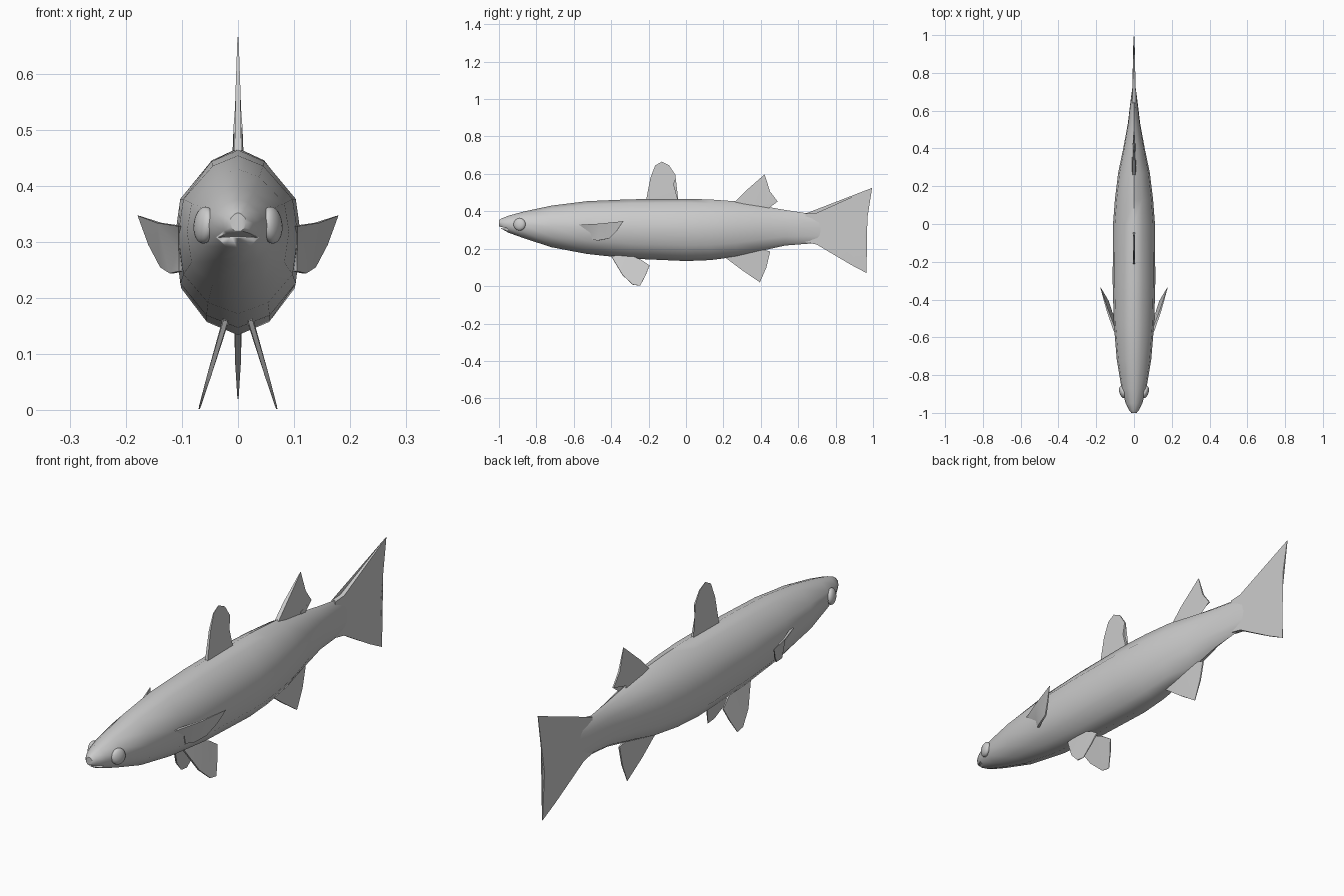
import bpy, bmesh, math
from mathutils import Vector

if "Cube" in bpy.data.objects:
    bpy.data.objects.remove(bpy.data.objects["Cube"])

grey = bpy.data.materials.new("plain grey")
grey.use_nodes = True
grey.diffuse_color = (0.6, 0.6, 0.6, 1)
grey.node_tree.nodes["Principled BSDF"].inputs["Base Color"].default_value = (0.6, 0.6, 0.6, 1)


def finish(name, bm, angle=40):
    bmesh.ops.recalc_face_normals(bm, faces=bm.faces)
    me = bpy.data.meshes.new(name)
    bm.to_mesh(me)
    bm.free()
    ob = bpy.data.objects.new(name, me)
    bpy.context.collection.objects.link(ob)
    me.materials.append(grey)
    bpy.ops.object.select_all(action='DESELECT')
    ob.select_set(True)
    bpy.context.view_layer.objects.active = ob
    bpy.ops.object.shade_smooth_by_angle(angle=math.radians(angle))
    return ob


def mirror(ob):
    ob.modifiers.new("mirror", 'MIRROR').use_mirror_merge = False


def fin(name, pts, root, thick, normal=(1, 0, 0)):
    """Thin blade through pts, thickest near the root point."""
    pts, root, n = [Vector(p) for p in pts], Vector(root), Vector(normal).normalized()
    far = max((p - root).length for p in pts)
    bm = bmesh.new()
    sides = []
    for s in (1, -1):
        sides.append([bm.verts.new(p + n * s * (0.001 + thick * (1 - (p - root).length / far)))
                      for p in pts])
        bm.faces.new(sides[-1])
    a, b = sides
    for i in range(len(pts)):
        j = (i + 1) % len(pts)
        bm.faces.new((a[i], a[j], b[j], b[i]))
    # Triangulate so that slightly bent blades stay clean
    bmesh.ops.triangulate(bm, faces=[f for f in bm.faces if len(f.verts) > 4])
    return finish(name, bm)


def flat(pts):
    return [(0, y, z) for y, z in pts]


# Body: stations of (y, top, bottom, half width), each a 12-sided ring
stations = [(-1.0, .352, .318, .014), (-.985, .362, .306, .027), (-.95, .376, .286, .044),
            (-.87, .398, .257, .066), (-.72, .430, .208, .091), (-.53, .454, .172, .107),
            (-.3, .464, .147, .113), (0, .467, .134, .111), (.13, .463, .139, .101),
            (.27, .453, .157, .084), (.4, .430, .188, .057), (.53, .407, .217, .033),
            (.67, .386, .228, .016), (.74, .375, .235, .006)]
half = [(0, 1), (.42, .87), (.91, .45), (1, 0), (.91, -.5), (.5, -.86), (0, -1)]
ring = half + [(-x, z) for x, z in half[-2:0:-1]]
bm = bmesh.new()
loops = []
for y, top, bot, w in stations:
    mid, h = (top + bot) / 2, (top - bot) / 2
    loops.append([bm.verts.new((x * w, y, mid + z * h)) for x, z in ring])
for a, b in zip(loops, loops[1:]):
    for i in range(12):
        j = (i + 1) % 12
        bm.faces.new((a[i], a[j], b[j], b[i]))
bm.faces.new(loops[0])
bm.faces.new(loops[-1])
body = finish("body", bm, 50)

# Mouth: wedge cut into the snout
bm = bmesh.new()
wedge = [(-1.02, .325), (-1.02, .311), (-.955, .308)]
ends = [[bm.verts.new((x, y, z)) for y, z in wedge] for x in (-.08, .08)]
for e in ends:
    bm.faces.new(e)
for i in range(3):
    j = (i + 1) % 3
    bm.faces.new((ends[0][i], ends[0][j], ends[1][j], ends[1][i]))
cutter = finish("mouth_cutter", bm)
cutter.hide_render = True
cut = body.modifiers.new("mouth", 'BOOLEAN')
cut.operation, cut.object, cut.solver = 'DIFFERENCE', cutter, 'EXACT'
bpy.context.view_layer.objects.active = body
bpy.ops.object.modifier_apply(modifier="mouth")
bpy.data.objects.remove(cutter)

# Eyes: flattened spheres lying on the head
bm = bmesh.new()
bmesh.ops.create_uvsphere(bm, u_segments=20, v_segments=12, radius=1)
for v in bm.verts:
    x, y, z = v.co
    v.co = (.060 + x * .018 + y * .007 - z * .002, -.89 + y * .032, .330 + z * .033)
mirror(finish("eye", bm, 60))

# Fins on the centre line
fin("dorsal_fin", flat([(-.215, .45), (-.19, .58), (-.165, .645), (-.13, .665), (-.09, .645),
                        (-.057, .595), (-.065, .54), (-.04, .45)]), (0, -.13, .45), .009)
fin("rear_dorsal_fin", flat([(.25, .44), (.315, .505), (.42, .597), (.45, .505), (.49, .452),
                             (.41, .432), (.42, .40), (.3, .41)]), (0, .32, .42), .012)
fin("anal_fin", flat([(.2, .16), (.25, .19), (.36, .21), (.45, .185), (.43, .1),
                      (.395, .02), (.3, .085)]), (0, .3, .19), .009)
fin("tail_fin", flat([(.64, .388), (.70, .392), (.80, .437), (.995, .525), (.97, .38),
                      (.955, .27), (.965, .07), (.88, .115), (.77, .18), (.70, .222),
                      (.64, .235)]), (0, .66, .31), .011)

# Paired fins
pelvic = [(-.4, .16), (-.3, .165), (-.24, .14), (-.195, .11), (-.215, .06), (-.245, .002),
          (-.285, .008), (-.34, .06)]
mirror(fin("pelvic_fin", [(.025 + (.15 - z) * .3, y, z) for y, z in pelvic],
           (.03, -.32, .15), .006, (1, 0, .3)))
mirror(fin("pectoral_fin", [(.100, -.57, .328), (.140, -.46, .334), (.178, -.335, .347),
                            (.158, -.37, .295), (.136, -.41, .255), (.118, -.47, .244),
                            (.100, -.50, .248), (.100, -.51, .285)],
           (.10, -.54, .31), .006, (1, -.35, 0)))
